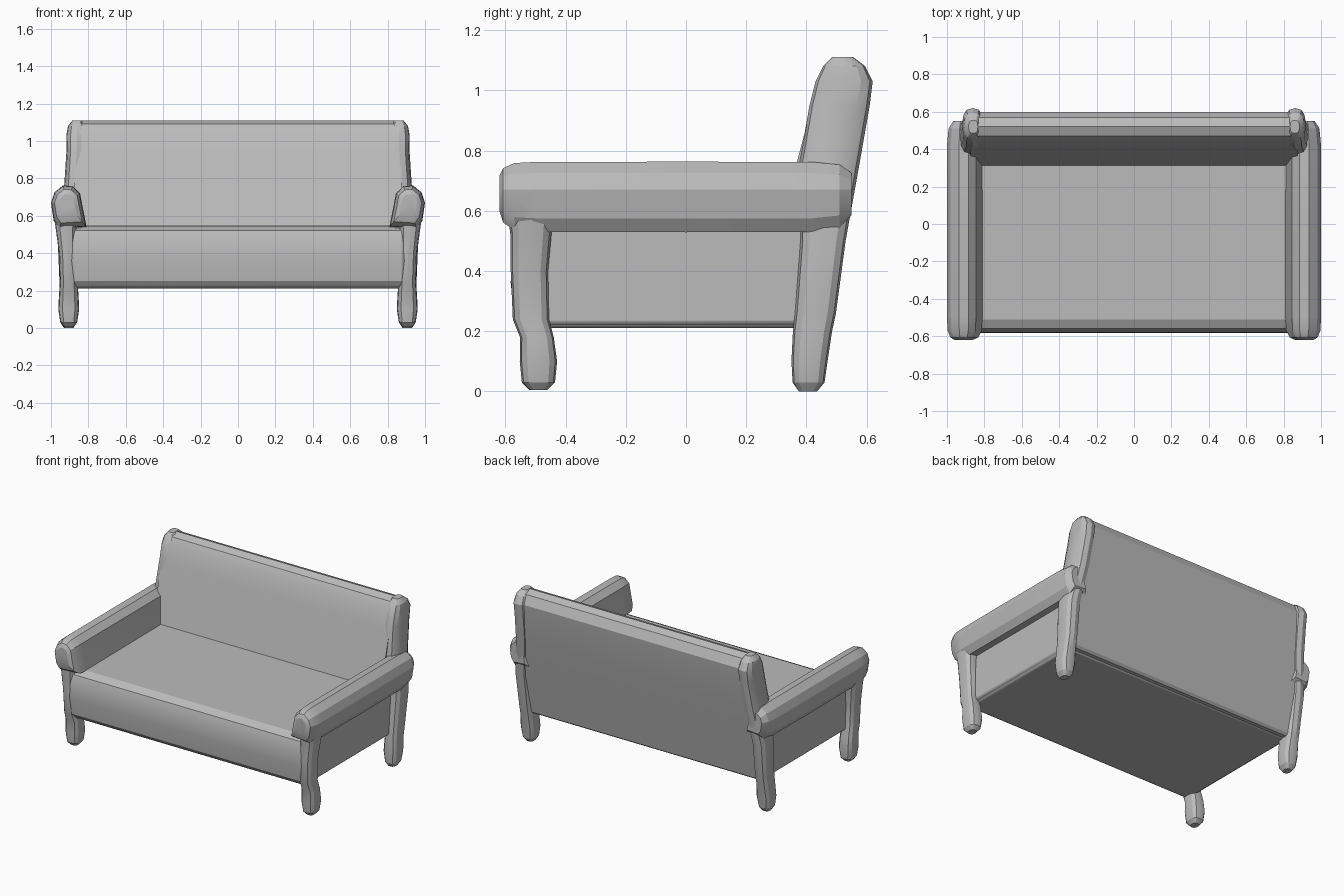
import bpy, math
from mathutils import Vector

cube = bpy.data.objects.get("Cube")
if cube:
    bpy.data.objects.remove(cube, do_unlink=True)

grey = bpy.data.materials.new("soft_grey")
grey.use_nodes = True
colour = (0.5, 0.5, 0.5, 1)
grey.diffuse_color = colour
bsdf = grey.node_tree.nodes["Principled BSDF"]
bsdf.inputs["Base Color"].default_value = colour
bsdf.inputs["Roughness"].default_value = 0.8


def loft(name, rings, mirror=False, bevel=0):
    """Skin a list of equal-length point rings and cap both ends."""
    n = len(rings[0])
    faces = [(k * n + i, k * n + (i + 1) % n, (k + 1) * n + (i + 1) % n, (k + 1) * n + i)
             for k in range(len(rings) - 1) for i in range(n)]
    faces += [tuple(reversed(range(n))), tuple(range((len(rings) - 1) * n, len(rings) * n))]
    mesh = bpy.data.meshes.new(name)
    mesh.from_pydata([p for ring in rings for p in ring], [], faces)
    mesh.materials.append(grey)
    obj = bpy.data.objects.new(name, mesh)
    bpy.context.collection.objects.link(obj)
    bpy.ops.object.select_all(action='DESELECT')
    bpy.context.view_layer.objects.active = obj
    obj.select_set(True)
    bpy.ops.object.mode_set(mode='EDIT')
    bpy.ops.mesh.select_all(action='SELECT')
    bpy.ops.mesh.normals_make_consistent(inside=False)
    bpy.ops.object.mode_set(mode='OBJECT')
    bpy.ops.object.shade_smooth_by_angle(angle=math.radians(24))
    if bevel:
        mod = obj.modifiers.new("soft_edges", 'BEVEL')
        mod.width, mod.segments = bevel, 2
        mod.limit_method, mod.angle_limit = 'ANGLE', math.radians(50)
    if mirror:
        obj.modifiers.new("other_side", 'MIRROR')
    return obj


def post(name, sections, sides=12):
    """Upright from rounded-square sections (z, x, y, half width, half depth)."""
    def sq(v):
        return math.copysign(abs(v) ** 0.75, v)
    turns = [math.tau * i / sides for i in range(sides)]
    loft(name, [[(x + rx * sq(math.cos(a)), y + ry * sq(math.sin(a)), z) for a in turns]
                for z, x, y, rx, ry in sections], mirror=True)


def across(name, profile, half, bevel=0):
    """Extrude a (y, z) side profile across the width."""
    loft(name, [[(x, y, z) for y, z in profile] for x in (-half, half)], bevel=bevel)


# Seat block with soft front edge
across("seat", [(-0.54, 0.21), (-0.57, 0.25), (-0.582, 0.36), (-0.58, 0.46), (-0.56, 0.52),
                (-0.51, 0.545), (0.38, 0.55), (0.46, 0.50), (0.43, 0.21)], 0.895, bevel=0.02)

# Sloping backrest with rounded top
across("backrest", [(0.38, 0.215), (0.31, 0.54), (0.36, 0.73), (0.41, 0.92), (0.44, 1.04),
                    (0.47, 1.09), (0.52, 1.11), (0.57, 1.09), (0.60, 1.03), (0.59, 0.93),
                    (0.56, 0.75), (0.515, 0.5), (0.465, 0.23), (0.45, 0.215)], 0.875)

# Side panels under the arms
panel = [(-0.53, 0.22), (-0.53, 0.62), (0.46, 0.62), (0.43, 0.22)]
loft("side_panels", [[(x, y, z) for y, z in panel] for x in (0.83, 0.905)],
     mirror=True, bevel=0.015)

# Rolled arms: one cross-section swept front to back with rounded ends
arm = [(0.955, 0.53), (0.985, 0.575), (1.0, 0.67), (0.98, 0.725), (0.935, 0.762),
       (0.885, 0.758), (0.845, 0.72), (0.83, 0.64), (0.81, 0.54)]
middle = Vector((0.915, 0.67))
rings = []
for y, scale in [(-0.62, 0.5), (-0.607, 0.78), (-0.57, 0.96), (-0.5, 1), (0.0, 1.01),
                 (0.42, 1), (0.51, 0.9), (0.55, 0.6)]:
    points = [middle + (Vector(p) - middle) * scale for p in arm]
    rings.append([(min(p.x, 1.0), y, p.y) for p in points])
loft("arms", rings, mirror=True)

# Front posts ending in club feet
post("front_legs", [(0.005, 0.905, -0.49, 0.025, 0.03), (0.03, 0.905, -0.49, 0.045, 0.055),
                    (0.1, 0.905, -0.49, 0.056, 0.062), (0.18, 0.905, -0.495, 0.052, 0.056),
                    (0.24, 0.905, -0.515, 0.047, 0.06), (0.4, 0.91, -0.52, 0.047, 0.062),
                    (0.52, 0.918, -0.515, 0.055, 0.068), (0.62, 0.918, -0.515, 0.07, 0.08)])

# Rear posts running from the feet to the top of the back
post("rear_legs", [(0.0, 0.905, 0.405, 0.025, 0.03), (0.03, 0.905, 0.407, 0.045, 0.053),
                   (0.1, 0.905, 0.41, 0.056, 0.06), (0.2, 0.905, 0.42, 0.05, 0.065),
                   (0.26, 0.905, 0.43, 0.05, 0.068), (0.5, 0.91, 0.455, 0.055, 0.075),
                   (0.75, 0.875, 0.475, 0.055, 0.1), (0.95, 0.862, 0.51, 0.055, 0.1),
                   (1.03, 0.862, 0.525, 0.056, 0.095), (1.08, 0.862, 0.525, 0.047, 0.07),
                   (1.11, 0.86, 0.52, 0.025, 0.035)])
